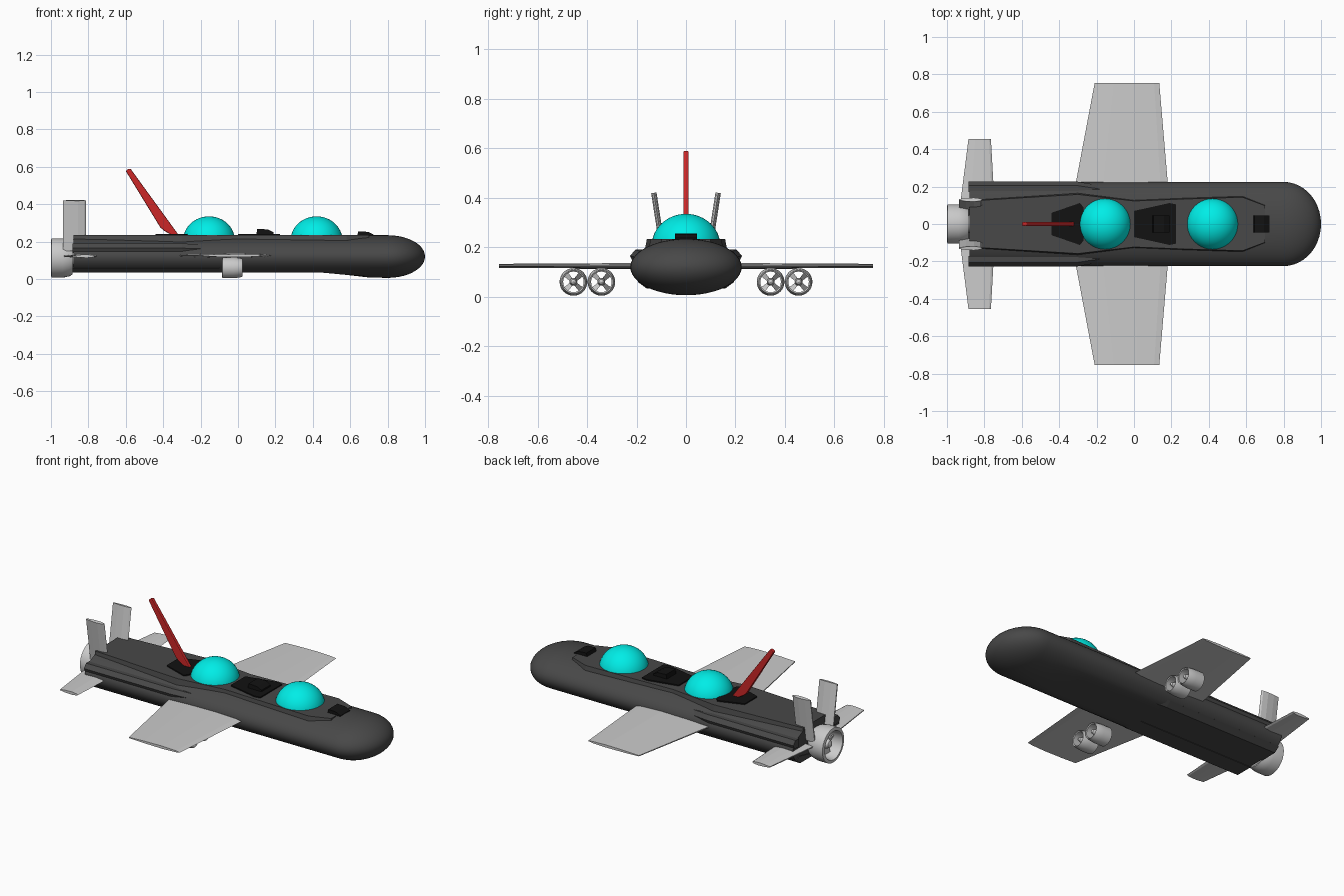
import bpy, bmesh
from math import sin, cos, pi, radians
from mathutils import Matrix, Vector

if "Cube" in bpy.data.objects:
    bpy.data.objects.remove(bpy.data.objects["Cube"])


def material(name, rgb):
    m = bpy.data.materials.new(name)
    m.diffuse_color = (*rgb, 1)
    m.use_nodes = True
    m.node_tree.nodes["Principled BSDF"].inputs["Base Color"].default_value = m.diffuse_color
    return m


DARK = material("dark_grey", (0.065, 0.065, 0.065))
BLACK = material("black", (0.006, 0.006, 0.006))
CYAN = material("cyan_glass", (0.0, 0.85, 0.8))
RED = material("red", (0.6, 0.02, 0.02))


def finish(name, bm, mat=None, smooth=None):
    bmesh.ops.recalc_face_normals(bm, faces=bm.faces[:])
    me = bpy.data.meshes.new(name)
    bm.to_mesh(me)
    bm.free()
    ob = bpy.data.objects.new(name, me)
    bpy.context.collection.objects.link(ob)
    if mat:
        me.materials.append(mat)
    if smooth:
        bpy.ops.object.select_all(action='DESELECT')
        ob.select_set(True)
        bpy.context.view_layer.objects.active = ob
        bpy.ops.object.shade_smooth_by_angle(angle=radians(smooth))
    return ob


def loft(name, rings, mat=None, smooth=None, caps=True, closed=False):
    """Skin a list of equal-length point rings."""
    bm = bmesh.new()
    vs = [[bm.verts.new(p) for p in r] for r in rings]
    n = len(vs[0])
    pairs = list(zip(vs, vs[1:])) + ([(vs[-1], vs[0])] if closed else [])
    for a, b in pairs:
        for i in range(n):
            j = (i + 1) % n
            bm.faces.new((a[i], a[j], b[j], b[i]))
    if caps and not closed:
        bm.faces.new(vs[0])
        bm.faces.new(vs[-1])
    return finish(name, bm, mat, smooth)


def revolve(name, profile, y, z, n=32, closed=False):
    """Turn an (x, radius) profile about an axis along x."""
    rings = [[(x, y + r * cos(2 * pi * i / n), z + r * sin(2 * pi * i / n))
              for i in range(n)] for x, r in profile]
    return loft(name, rings, None, 35, True, closed)


def prism(name, outline, z0, z1, mat, inset=0.0):
    """Half outline (x, y), mirrored over y = 0, extruded upward."""
    full = outline + [(x, -y) for x, y in reversed(outline)]
    return loft(name, [[(x, y, z0) for x, y in full],
                       [(x, y - inset * (1 if y > 0 else -1), z1) for x, y in full]], mat)


def foil(chord, pos, normal, thick):
    """Slim streamlined section between two x values."""
    x0, x1 = chord
    prof = [(0, .3), (.3, .8), (.65, 1), (.92, .6), (1, 0),
            (.92, -.6), (.65, -1), (.3, -.8), (0, -.3)]
    return [Vector((x0 + (x1 - x0) * u, *pos)) + Vector((0, *normal)) * (t * thick / 2)
            for u, t in prof]


# Hull: oval cross-section, flattened belly toward the stern, rounded nose
def section(x, scale, belly, n=48):
    ring = []
    for i in range(n):
        a = 2 * pi * i / n
        y, z = 0.225 * scale * cos(a), 0.12 + 0.114 * scale * sin(a)
        ring.append((x, y, max(z, belly)))
    return ring


rings = [section(-0.88, 1, .036), section(-0.3, 1, .036), section(0.45, 1, .034),
         section(0.58, 1, .022), section(0.7, 1, .008), section(0.8, 1, 0)]
for k in range(1, 12):
    t = k / 11 * pi / 2 * 0.985
    rings.append(section(0.8 + 0.2 * sin(t), cos(t), 0))
loft("hull", rings, DARK, 40)

# Raised deck along the back, with a waist between the domes
prism("upper_deck", [(-0.88, .135), (-0.3, .17), (0.0, .135), (0.25, .145),
                     (0.58, .155), (0.7, .11)], 0.17, 0.234, DARK, 0.012)

# Long strakes on the rear shoulders and belly
for s, side in ((1, "left"), (-1, "right")):
    for part, x1, pts in (
            ("shoulder", -0.3, [(.17, .19), (.205, .19), (.226, .165), (.215, .14), (.17, .14)]),
            ("belly", -0.1, [(.04, .05), (.05, .034), (.16, .034), (.195, .06), (.17, .08)])):
        loft(f"{part}_strake_{side}",
             [[(-0.885, s * y, z) for y, z in pts], [(x1, s * y, z) for y, z in pts],
              [(x1 + 0.2, s * (y * .85), .12 + (z - .12) * .85) for y, z in pts]], DARK)

# Glass domes
for name, x in (("front_dome", 0.42), ("rear_dome", -0.155)):
    bm = bmesh.new()
    bmesh.ops.create_uvsphere(bm, u_segments=40, v_segments=24, radius=1)
    bmesh.ops.transform(bm, verts=bm.verts, matrix=Matrix.Translation((x, 0, .205))
                        @ Matrix.Diagonal((.139, .139, .13, 1)))
    bmesh.ops.bisect_plane(bm, geom=bm.verts[:] + bm.edges[:] + bm.faces[:],
                           plane_co=(0, 0, .2), plane_no=(0, 0, -1), clear_outer=True)
    finish(name, bm, CYAN, 40)

# Black deck pads and hatches
prism("rear_deck_pad", [(-0.44, .06), (-0.29, .112), (-0.27, .09)], .22, .241, BLACK)
prism("middle_deck_pad", [(0.0, .07), (0.19, .112), (0.225, .105)], .22, .241, BLACK)
for name, x0, x1, top in (("middle_hatch", .095, .19, .268), ("front_hatch", .635, .725, .255)):
    h = .045
    loft(name, [[(x, s * h, z) for x, z in ((x0, .22), (x1, .22), (x1, top - .018),
                                           (x1 - .03, top - .003), (x0 + .008, top))]
                for s in (-1, 1)], BLACK)

# Red raked mast
mast = [(-.315, .232), (-.575, .59), (-.588, .588), (-.6, .577), (-.415, .275), (-.395, .258), (-.35, .232)]
ob = loft("red_mast", [[(x, y, z) for x, z in mast] for y in (-.011, .011)], RED)
bev = ob.modifiers.new("bevel", 'BEVEL')
bev.width, bev.segments = .005, 2

# Ducted engine: shroud, hub and blades
ENGINE = [(0, .9), (.03, 1), (.55, 1), (.85, .93), (1, .84), (.97, .74), (.7, .76), (.1, .78), (0, .82)]


def engine(name, x0, x1, y, z, r, blades):
    L = x1 - x0
    revolve(f"{name}_shroud", [(x0 + L * u, r * k) for u, k in ENGINE], y, z, 32, True)
    revolve(f"{name}_hub", [(x0 + L * u, r * k) for u, k in
                            ((.15, .05), (.22, .2), (.4, .28), (.75, .28), (.92, .18), (.97, .04))], y, z, 20)
    for i in range(blades):
        a = 2 * pi * (i + .5) / blades
        d, w = Vector((0, cos(a), sin(a))), Vector((0, -sin(a), cos(a)))
        c, ends = Vector((x0 + L * .6, y, z)), []
        for rad, half in ((.2, .13), (.8, .2)):
            e = [c + d * r * rad + w * r * half * sw + Vector((L * (.1 * sw + o), 0, 0))
                 for sw, o in ((-1, -.04), (1, -.04), (1, .04), (-1, .04))]
            ends.append(e)
        loft(f"{name}_blade_{i + 1}", ends)


engine("stern_engine", -1.0, -0.885, 0, .112, .105, 5)
revolve("stern_shaft", [(-0.95, .03), (-0.87, .05)], 0, .112, 20)

# Wings, tailplanes, fins and wing engines on both sides
for s, side in ((1, "left"), (-1, "right")):
    loft(f"wing_{side}", [foil((-.325, .188), (s * .15, .125), (0, 1), .022),
                          foil((-.31, .18), (s * .225, .125), (0, 1), .022),
                          foil((-.21, .135), (s * .755, .125), (0, 1), .016)])
    loft(f"tailplane_{side}", [foil((-.93, -.745), (s * .1, .122), (0, 1), .02),
                               foil((-.885, -.765), (s * .455, .122), (0, 1), .018)])
    loft(f"fin_{side}", [foil((-.935, -.812), (s * .088, .15), (.98, -s * .17), .022),
                         foil((-.935, -.812), (s * .13, .42), (.98, -s * .17), .022)])
    for n, y in (("inner", .342), ("outer", .455)):
        engine(f"{n}_engine_{side}", -.085, .025, s * y, .06, .056, 4)
